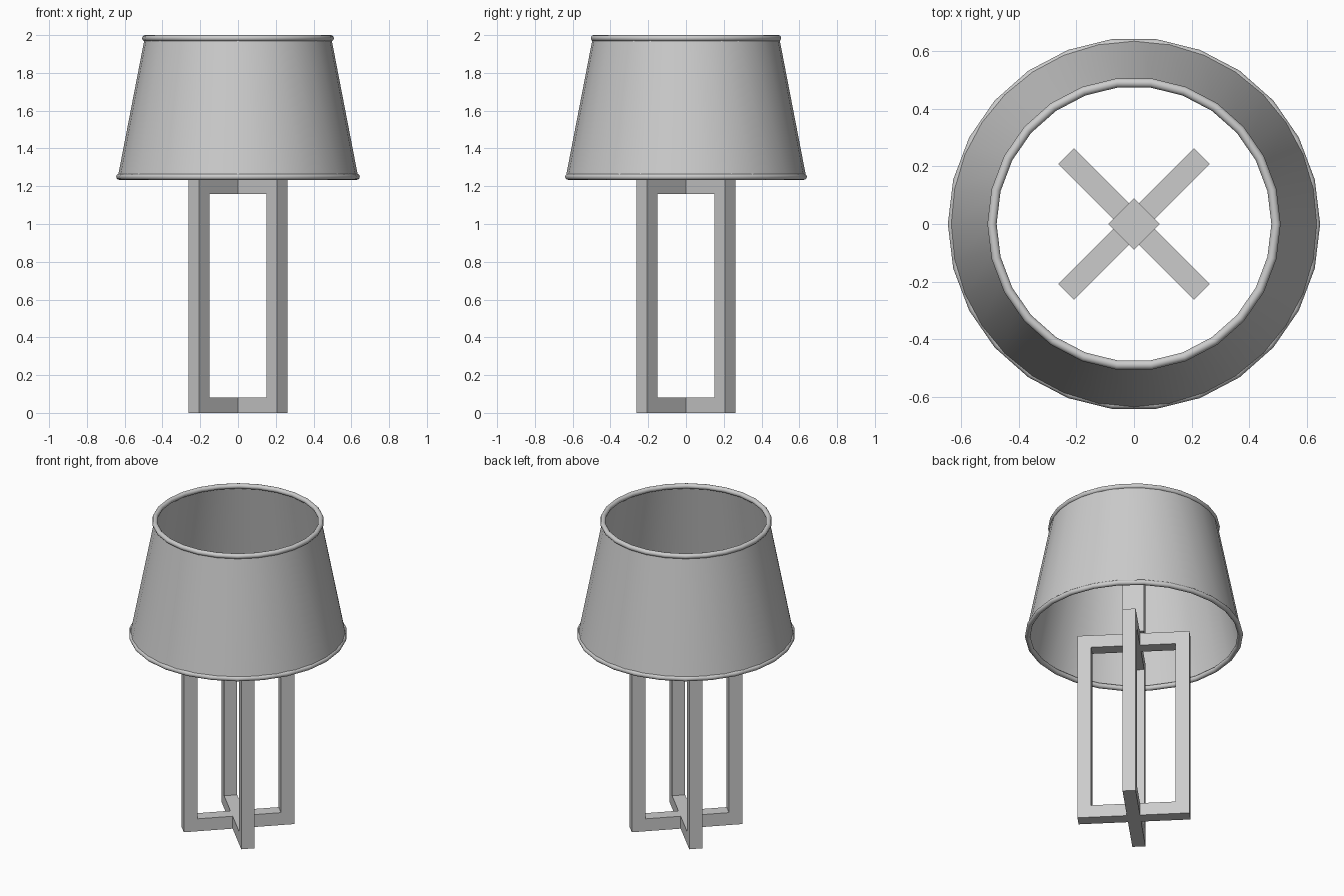
import bpy, bmesh, math
from mathutils import Matrix

if "Cube" in bpy.data.objects:
    bpy.data.objects.remove(bpy.data.objects["Cube"])

HALF, BAR, TOP = 0.332, 0.078, 1.24   # frame half width, bar size, frame height


def finish(name, bm, smooth=False):
    bmesh.ops.recalc_face_normals(bm, faces=bm.faces)
    mesh = bpy.data.meshes.new(name)
    bm.to_mesh(mesh)
    bm.free()
    for p in mesh.polygons:
        p.use_smooth = smooth
    obj = bpy.data.objects.new(name, mesh)
    bpy.context.collection.objects.link(obj)
    return obj


def frame(name, angle):
    # rectangular ring outline in xz, extruded to the bar thickness
    bm = bmesh.new()
    rings = []
    for y in (-BAR / 2, BAR / 2):
        for inset in (0, BAR + 0.003):
            x = HALF - inset
            rings.append([bm.verts.new(c) for c in (
                (-x, y, inset), (x, y, inset), (x, y, TOP - inset), (-x, y, TOP - inset))])
    fo, fi, bo, bi = rings
    for a, b in ((fo, fi), (fi, bi), (bi, bo), (bo, fo)):
        for i in range(4):
            j = (i + 1) % 4
            bm.faces.new((a[i], a[j], b[j], b[i]))
    bm.transform(Matrix.Rotation(angle, 4, 'Z'))
    return finish(name, bm)


# crossed base frames
frame("base_frame_a", math.radians(45))
frame("base_frame_b", math.radians(-45))

# square lamp post standing on the crossing
bm = bmesh.new()
bmesh.ops.create_cube(bm, size=1)
low, high = TOP, 1.63
bm.transform(Matrix.Translation((0, 0, (low + high) / 2))
             @ Matrix.Rotation(math.radians(45), 4, 'Z')
             @ Matrix.Diagonal((0.127, 0.127, high - low, 1)))
finish("socket_post", bm)

# open tapered shade
bm = bmesh.new()
bmesh.ops.create_cone(bm, cap_ends=False, segments=32, radius1=0.636, radius2=0.494, depth=0.735)
bm.transform(Matrix.Translation((0, 0, 1.25 + 0.735 / 2)))
finish("lampshade", bm, True)

# rolled rims on the shade
for name, radius, z in (("shade_top_rim", 0.492, 1.984), ("shade_bottom_rim", 0.629, 1.25)):
    bpy.ops.mesh.primitive_torus_add(major_radius=radius, minor_radius=0.016,
                                     major_segments=26, minor_segments=12, location=(0, 0, z))
    rim = bpy.context.object
    rim.name = name
    bpy.ops.object.shade_smooth()
